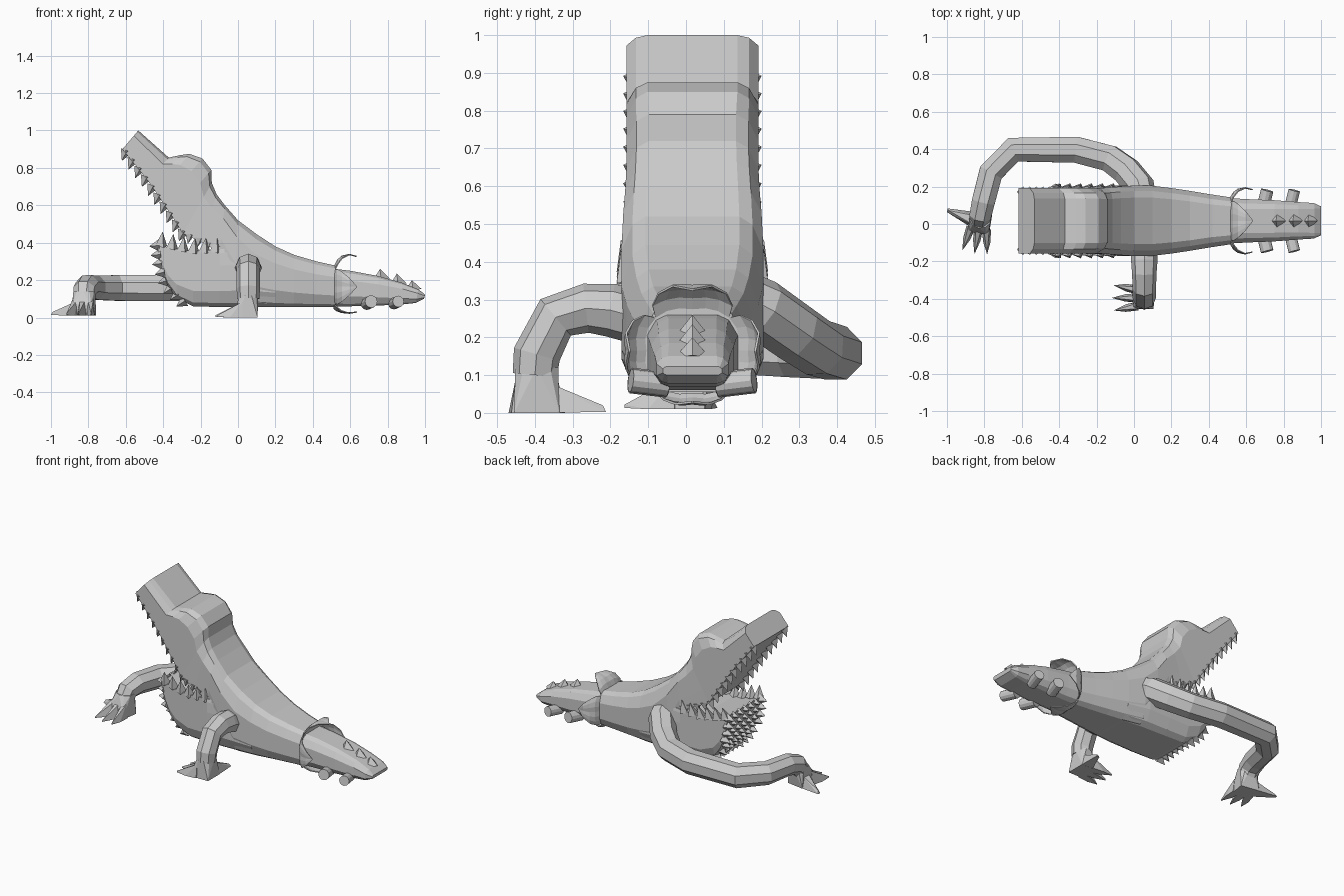
import bpy, bmesh, math
from mathutils import Vector

if "Cube" in bpy.data.objects:
    bpy.data.objects.remove(bpy.data.objects["Cube"])

CY = 0.017  # body mid-plane


def to_object(name, bm):
    bmesh.ops.recalc_face_normals(bm, faces=bm.faces)
    me = bpy.data.meshes.new(name)
    bm.to_mesh(me)
    bm.free()
    ob = bpy.data.objects.new(name, me)
    bpy.context.collection.objects.link(ob)
    return ob


def loft(name, stations):
    """Stations: top x,z / bottom x,z / half width / flat fraction of top and bottom."""
    bm = bmesh.new()
    rings = []
    for tx, tz, bx, bz, w, ft, fb in stations:
        half = [(fb, 0), ((1 + fb) / 2 + .05 * (1 - fb), .07), (1, .28), (1, .72),
                ((1 + ft) / 2 + .05 * (1 - ft), .93), (ft, 1)]
        pts = half + [(-u, v) for u, v in reversed(half)]
        rings.append([bm.verts.new((bx + (tx - bx) * v, CY + u * w, bz + (tz - bz) * v))
                      for u, v in pts])
    n = len(rings[0])
    for a, b in zip(rings, rings[1:]):
        for i in range(n):
            bm.faces.new((a[i], a[(i + 1) % n], b[(i + 1) % n], b[i]))
    bm.faces.new(rings[0])
    bm.faces.new(rings[-1])
    return to_object(name, bm)


def hulls(name, groups):
    bm = bmesh.new()
    for pts in groups:
        vs = [bm.verts.new(p) for p in pts]
        res = bmesh.ops.convex_hull(bm, input=vs)
        bmesh.ops.delete(bm, geom=[g for g in res["geom_interior"]
                                   if isinstance(g, bmesh.types.BMVert)], context='VERTS')
    return to_object(name, bm)


def spike(bm, base, direction, r, h, sides=4):
    d = Vector(direction).normalized()
    q = d.to_track_quat('Z', 'Y').to_matrix().to_4x4()
    q.translation = Vector(base) + d * (h / 2 - .008)
    bmesh.ops.create_cone(bm, cap_ends=True, segments=sides, radius1=r, radius2=0,
                          depth=h, matrix=q)


def along(path, n):
    """n evenly spaced (point, tangent) samples of an x,z polyline."""
    pts = [Vector(p) for p in path]
    lens = [(b - a).length for a, b in zip(pts, pts[1:])]
    for k in range(n):
        s = sum(lens) * (k / (n - 1)) * .9999
        for i, l in enumerate(lens):
            if s <= l:
                yield pts[i].lerp(pts[i + 1], s / l), (pts[i + 1] - pts[i]).normalized()
                break
            s -= l


def tube(name, pts, depth):
    cu = bpy.data.curves.new(name, 'CURVE')
    cu.dimensions = '3D'
    cu.bevel_depth = depth
    cu.bevel_resolution = 2
    cu.use_fill_caps = True
    sp = cu.splines.new('POLY')
    sp.points.add(len(pts) - 1)
    for p, (x, y, z, r) in zip(sp.points, pts):
        p.co = (x, y, z, 1)
        p.radius = r
    sp.use_smooth = False
    ob = bpy.data.objects.new(name, cu)
    bpy.context.collection.objects.link(ob)
    bpy.ops.object.select_all(action='DESELECT')
    ob.select_set(True)
    bpy.context.view_layer.objects.active = ob
    bpy.ops.object.convert(target='MESH')


def foot(name, origin, fwd, side, wrist_f, wrist_h):
    o, f, s = Vector(origin), Vector(fwd), Vector(side)

    def P(a, b, z):
        return o + f * a + s * b + Vector((0, 0, z))
    ring = [P(wrist_f + .052 * math.cos(t * math.pi / 5), .06 * math.sin(t * math.pi / 5),
              wrist_h) for t in range(10)]
    palm = ring + [P(a, b, 0) for a in (-.05, .06) for b in (-.06, .06)] \
                + [P(.06, b, .06) for b in (-.05, .05)]
    groups = [palm]
    for b, length in ((-.042, .165), (0, .175), (.042, .165)):  # toes
        groups.append([P(.03, b - .025, 0), P(.03, b + .025, 0), P(.03, b + .015, .085),
                       P(.03, b - .015, .085), P(.1, b * 1.3 - .02, 0), P(.1, b * 1.3 + .02, 0),
                       P(length, b * 1.6, .003), P(length, b * 1.6, .012)])
    groups.append([P(-.05, .03, 0), P(.04, .03, 0), P(-.03, .03, .08), P(.02, .03, .08),
                   P(-.045, .183, .003), P(-.025, .183, .003), P(-.035, .175, .02)])  # thumb
    hulls(name, groups)


# Body running up into the raised upper jaw
loft("body_and_upper_jaw", [
    (.52, .278, .52, .055, .125, .62, .6), (.42, .3, .42, .055, .14, .62, .6),
    (.3, .335, .3, .055, .16, .65, .62), (.2, .38, .2, .055, .175, .66, .65),
    (.1, .445, .08, .06, .188, .66, .7), (.0, .52, -.02, .2, .188, .66, .85),
    (-.07, .6, -.1, .35, .183, .66, 1), (-.115, .66, -.2, .405, .178, .66, 1),
    (-.14, .72, -.295, .45, .175, .66, 1), (-.143, .79, -.352, .54, .175, .66, 1),
    (-.19, .85, -.40, .61, .175, .68, 1), (-.26, .875, -.435, .665, .175, .68, 1),
    (-.31, .868, -.46, .70, .175, .68, 1), (-.37, .855, -.485, .735, .175, .68, 1),
    (-.533, 1.0, -.618, .9, .175, .68, 1)])

# Lower jaw and belly
loft("lower_jaw", [
    (.2, .33, .2, .056, .172, .7, .62), (.05, .37, .05, .056, .188, .9, .65),
    (-.1, .365, -.1, .056, .188, 1, .68), (-.24, .355, -.24, .06, .185, 1, .7),
    (-.33, .365, -.33, .105, .183, 1, .75), (-.375, .375, -.375, .17, .182, 1, .85),
    (-.415, .39, -.415, .28, .181, 1, .95), (-.43, .4, -.43, .37, .18, 1, 1)])

# Tail
loft("tail", [
    (.5, .262, .5, .06, .122, .55, .55), (.6, .25, .6, .06, .116, .55, .55),
    (.75, .222, .75, .064, .11, .58, .58), (.88, .185, .88, .07, .1, .62, .62),
    (.965, .15, .95, .078, .095, .68, .68), (1.0, .123, .995, .1, .078, .85, .85)])

# Jaw teeth
bm = bmesh.new()
for p, t in along([(-.6, .885), (-.485, .735), (-.352, .54), (-.295, .455)], 10):
    for s in (-1, 1):
        spike(bm, (p.x, CY + s * .152, p.y), (-.4, s * .05, -.9), .032, .06)
for p, t in along([(-.26, .435), (-.11, .375)], 4):
    for s in (-1, 1):
        spike(bm, (p.x, CY + s * .165, p.y), (-.2, s * .1, -1), .026, .05)
for p, t in along([(-.41, .39), (-.25, .355), (-.12, .36)], 6):
    for s in (-1, 1):
        spike(bm, (p.x, CY + s * .172, p.y), (.1, s * .25, 1), .034, .08)
to_object("jaw_teeth", bm)

# Rows of spikes over the front of the lower jaw, larger at the rim
bm = bmesh.new()
for p, t in along([(-.428, .385), (-.413, .28), (-.375, .17), (-.29, .085)], 8):
    w = .165 if p.y > .2 else .135
    for k in range(7):
        rim = k in (0, 6)
        spike(bm, (p.x, CY + w * (k - 3) / 3, p.y), (t.y - .4, 0, -t.x),
              .034 if rim else .026, .055 if rim else .045)
to_object("chin_spikes", bm)

# Spikes on the tail
bm = bmesh.new()
for x, z, h in ((.765, .21, .058), (.855, .185, .058), (.935, .155, .053)):
    spike(bm, (x, CY, z), (-.12, 0, 1), .046, h)
to_object("tail_spikes", bm)

# Round knobs on both sides of the tail
bm = bmesh.new()
for x, r in ((.71, .034), (.855, .031)):
    for s in (-1, 1):
        d = Vector((.25, s, .12)).normalized()
        m = d.to_track_quat('Z', 'Y').to_matrix().to_4x4()
        m.translation = (x - .01, CY + s * .115, .08)
        bmesh.ops.create_cone(bm, cap_ends=True, segments=12, radius1=r, radius2=r,
                              depth=.1, matrix=m)
to_object("tail_knobs", bm)

# Collar of four peeled-back pointed flaps
bm = bmesh.new()
for q in range(4):
    a0 = q * math.pi / 2
    scale = .4 if q == 3 else (1 if q == 1 else .85)
    rows = []
    for x, off, w in ((.515, 0, .78), (.53, .03, .68), (.555, .052, .5),
                      (.595, .062, .28), (.635, .052, .02)):
        row = []
        for k in range(7):
            a = a0 + w * (k - 3) / 3
            sq = 1 + .12 * abs(math.sin(2 * a))  # squarish cross-section
            row.append(bm.verts.new((x, CY + math.cos(a) * (.125 * sq + off * scale),
                                     .165 + math.sin(a) * (.112 * sq + off * scale))))
        rows.append(row)
    for a, b in zip(rows, rows[1:]):
        for i in range(6):
            bm.faces.new((a[i], a[i + 1], b[i + 1], b[i]))
collar = to_object("collar_flaps", bm)
collar.modifiers.new("thickness", 'SOLIDIFY').thickness = .006

# Short arm on the front side
tube("right_arm", [(.055, -.12, .25, 1.1), (.055, -.2, .272, 1.1), (.055, -.265, .277, 1.02),
                   (.055, -.345, .253, .98), (.055, -.395, .155, .98), (.055, -.40, .1, .92)], .064)
foot("right_foot", (.055, -.395, .0), (-1, 0, 0), (0, 1, 0), 0, .12)

# Long arm reaching forward on the back side
tube("left_arm", [(.06, .1, .33, .9), (.03, .2, .275, 1.1), (-.04, .285, .215, 1.08),
                  (-.13, .35, .172, 1.04), (-.31, .397, .158, 1.02), (-.645, .397, .158, 1),
                  (-.765, .275, .16, .95), (-.805, .12, .165, .9), (-.82, .05, .145, .85),
                  (-.825, .015, .09, .75)], .074)
foot("left_hand", (-.825, .01, .01), (-.16, -.98, 0), (-.98, .16, 0), -.02, .13)
